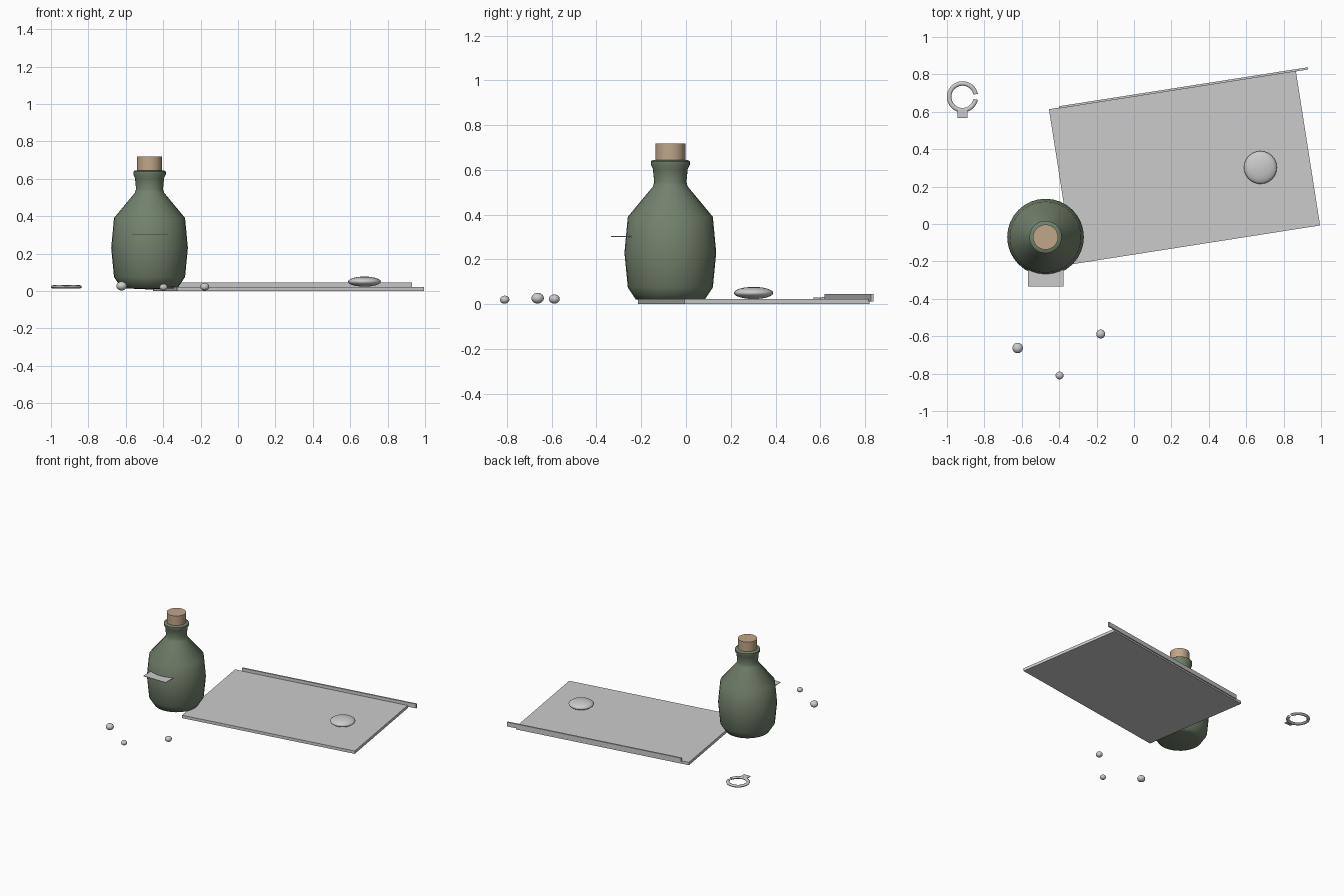
import bpy, bmesh, math
from math import sin, cos, pi, radians
from mathutils import Matrix

cube = bpy.data.objects.get("Cube")
if cube:
    bpy.data.objects.remove(cube, do_unlink=True)


def material(name, rgb):
    m = bpy.data.materials.new(name)
    m.use_nodes = True
    m.diffuse_color = (*rgb, 1)
    m.node_tree.nodes["Principled BSDF"].inputs["Base Color"].default_value = (*rgb, 1)
    return m


GLASS = material("dark green glass", (0.17, 0.22, 0.15))
CORK = material("cork", (0.53, 0.38, 0.25))
GREY = material("light grey", (0.6, 0.6, 0.6))


def finish(name, bm, mat, smooth=None):
    bmesh.ops.recalc_face_normals(bm, faces=bm.faces)
    mesh = bpy.data.meshes.new(name)
    bm.to_mesh(mesh)
    bm.free()
    mesh.materials.append(mat)
    obj = bpy.data.objects.new(name, mesh)
    bpy.context.collection.objects.link(obj)
    if smooth:
        bpy.ops.object.select_all(action='DESELECT')
        bpy.context.view_layer.objects.active = obj
        obj.select_set(True)
        bpy.ops.object.shade_smooth_by_angle(angle=radians(smooth))
    return obj


def box(name, centre, size, angle=0):
    bm = bmesh.new()
    bmesh.ops.create_cube(bm, size=1, matrix=Matrix.Diagonal((*size, 1)))
    obj = finish(name, bm, GREY)
    obj.location = centre
    obj.rotation_euler.z = angle
    return obj


def lathe(name, profile, mat, centre, sides=32):
    bm = bmesh.new()
    verts = [bm.verts.new((r, 0, z)) for r, z in profile]
    edges = [bm.edges.new(pair) for pair in zip(verts, verts[1:])]
    bmesh.ops.spin(bm, geom=verts + edges, cent=(0, 0, 0), axis=(0, 0, 1),
                   angle=2 * pi, steps=sides)
    bmesh.ops.remove_doubles(bm, verts=bm.verts, dist=0.0002)
    obj = finish(name, bm, mat, 40)
    obj.location = centre


def blob(name, centre, radius, height):
    bm = bmesh.new()
    bmesh.ops.create_uvsphere(bm, u_segments=24, v_segments=12, radius=1,
                              matrix=Matrix.Diagonal((radius, radius, height, 1)))
    finish(name, bm, GREY, 60).location = centre


# Corked bottle
bottle_centre = (-0.473, -0.07, 0)
lathe("bottle", [(0, 0.008), (0.13, 0.014), (0.155, 0.022), (0.19, 0.075),
                 (0.205, 0.23), (0.19, 0.39), (0.078, 0.525), (0.072, 0.545),
                 (0.078, 0.605), (0.087, 0.622), (0.087, 0.638), (0.076, 0.645),
                 (0, 0.645)], GLASS, bottle_centre)
lathe("cork_stopper", [(0, 0.6), (0.067, 0.6), (0.067, 0.718), (0, 0.718)],
      CORK, bottle_centre)
box("bottle_tag", (-0.473, -0.255, 0.303), (0.19, 0.16, 0.004))

# Flat board with a raised strip along the back edge
TURN = radians(8.9)
box("board", (0.27, 0.303, 0.011), (1.336, 0.838, 0.022), TURN)
box("board_back_strip", (0.266, 0.728, 0.029), (1.344, 0.012, 0.033), TURN)

# Pebble and loose beads
blob("pebble", (0.676, 0.302, 0.05), 0.088, 0.027)
for label, x, y, r in (("left", -0.178, -0.588, 0.024),
                       ("middle", -0.398, -0.81, 0.021),
                       ("right", -0.622, -0.663, 0.028)):
    blob("bead_" + label, (x, y, r * 0.95), r, r * 0.85)

# Open ring with a small tag
bm = bmesh.new()
loops = []
STEPS, SIDES, GAP = 36, 8, radians(11)
for i in range(STEPS + 1):
    a = GAP + (2 * pi - 2 * GAP) * i / STEPS
    loop = []
    for j in range(SIDES):
        b = 2 * pi * j / SIDES
        r = 0.0715 + 0.012 * cos(b)
        loop.append(bm.verts.new((r * cos(a), r * sin(a), 0.009 * sin(b))))
    loops.append(loop)
for lower, upper in zip(loops, loops[1:]):
    for j in range(SIDES):
        k = (j + 1) % SIDES
        bm.faces.new((lower[j], lower[k], upper[k], upper[j]))
bm.faces.new(loops[0])
bm.faces.new(loops[-1])
finish("open_ring", bm, GREY, 50).location = (-0.917, 0.68, 0.022)
box("ring_tag", (-0.917, 0.59, 0.028), (0.055, 0.045, 0.005))
